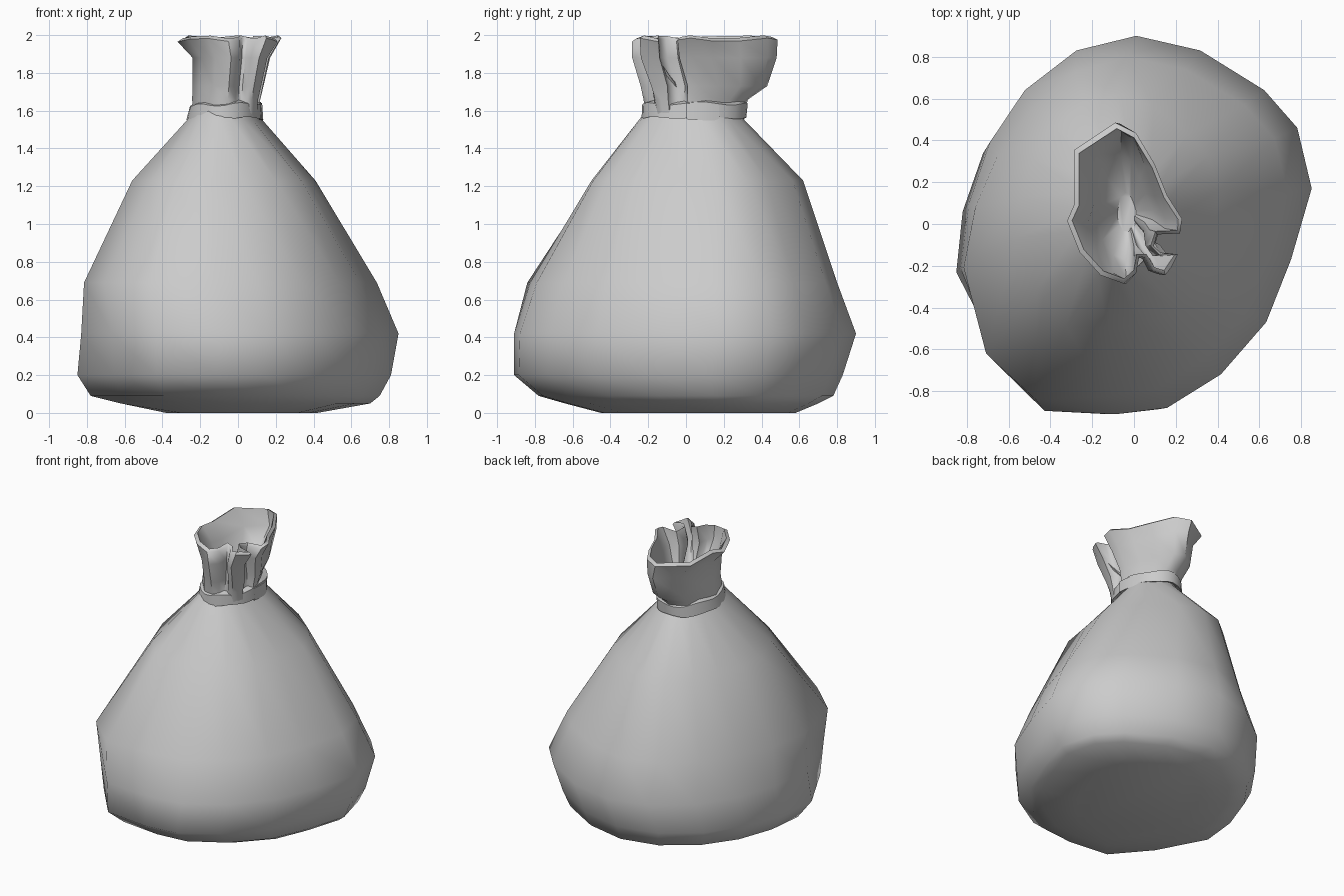
import bpy, bmesh, math
from mathutils import Vector

cube = bpy.data.objects.get("Cube")
if cube:
    bpy.data.objects.remove(cube, do_unlink=True)

cloth = bpy.data.materials.new("grey_cloth")
cloth.use_nodes = True
colour = (0.6, 0.6, 0.6, 1)
cloth.diffuse_color = colour
cloth.node_tree.nodes["Principled BSDF"].inputs["Base Color"].default_value = colour


def loft(name, rings, cap_start=False, cap_end=False, closed=True, loop=False, angle=60):
    """Skin a list of equal-length point rings and shade the result smooth."""
    bm = bmesh.new()
    rows = [[bm.verts.new(p) for p in ring] for ring in rings]
    n = len(rows[0])
    pairs = list(zip(rows, rows[1:])) + ([(rows[-1], rows[0])] if loop else [])
    for a, b in pairs:
        for i in range(n if closed else n - 1):
            j = (i + 1) % n
            bm.faces.new((a[i], a[j], b[j], b[i]))
    if cap_start:
        bm.faces.new(rows[0][::-1])
    if cap_end:
        bm.faces.new(rows[-1])
    bmesh.ops.recalc_face_normals(bm, faces=bm.faces)
    mesh = bpy.data.meshes.new(name)
    bm.to_mesh(mesh)
    bm.free()
    mesh.materials.append(cloth)
    ob = bpy.data.objects.new(name, mesh)
    bpy.context.collection.objects.link(ob)
    bpy.ops.object.select_all(action="DESELECT")
    ob.select_set(True)
    bpy.context.view_layer.objects.active = ob
    bpy.ops.object.shade_smooth_by_angle(angle=math.radians(angle))
    return ob


def fit(points, x0, x1, y0, y1, z):
    """Stretch an outline to the given bounds at one height."""
    xs, ys = [p[0] for p in points], [p[1] for p in points]
    sx = (x1 - x0) / (max(xs) - min(xs))
    sy = (y1 - y0) / (max(ys) - min(ys))
    return [Vector((x0 + (p[0] - min(xs)) * sx, y0 + (p[1] - min(ys)) * sy, z)) for p in points]


def bulge(points, pushes):
    """Push an outline out or in around the given directions."""
    out = [Vector(p) for p in points]
    for angle, amount in pushes.items():
        way = Vector((math.cos(math.radians(angle)), math.sin(math.radians(angle))))
        out = [p + way * amount * max(0, p.normalized().dot(way)) ** 8 for p in out]
    return out


# Sack body: uneven outline repeated at several heights, with corners pushed out or in
body_outline = [(0, .91), (.31, .84), (.62, .65), (.78, .47), (.85, .18), (.75, -.16),
                (.63, -.46), (.41, -.71), (.15, -.87), (-.1, -.9), (-.44, -.88), (-.68, -.61),
                (-.85, -.2), (-.81, .11), (-.71, .4), (-.54, .65), (-.29, .84)]
body_sections = [((-.38, .42, -.45, .58, 0), {}),
                 ((-.62, .7, -.64, .70, .05), {225: -.09}),
                 ((-.78, .75, -.78, .78, .09), {225: -.05}),
                 ((-.85, .81, -.91, .83, .2), {225: -.05}),
                 ((-.83, .85, -.91, .9, .42), {225: .01}),
                 ((-.815, .735, -.84, .8, .69), {225: .1, 135: -.04}),
                 ((-.56, .41, -.5, .62, 1.23), {315: .12, 45: -.07}),
                 ((-.27, .13, -.25, .31, 1.55), {}),
                 ((-.23, .1, -.2, .27, 1.61), {})]
loft("sack_body", [fit(bulge(body_outline, pushes), *bounds) for bounds, pushes in body_sections],
     cap_start=True)

# Open gathered mouth: x, y of the folded rim and the matching angle round the neck
rim = [(-.09, .49, 95), (.01, .44, 75), (.1, .29, 58), (.16, .14, 40), (.23, .03, 15),
       (.22, -.04, 5), (.11, -.045, -2), (.095, -.1, -10), (.13, -.135, -17), (.21, -.14, -24),
       (.18, -.2, -32), (.15, -.24, -40), (.09, -.22, -48), (.05, -.155, -56), (.025, -.15, -62),
       (.01, -.23, -70), (-.05, -.28, -83), (-.16, -.24, -110), (-.26, -.13, -140),
       (-.32, .02, -170), (-.285, .1, -190), (-.285, .36, -235)]


def neck_point(angle, cx, cy, rx, ry):
    a = math.radians(angle)
    return Vector((cx + rx * math.cos(a), cy + ry * math.sin(a), 0))


def mouth_ring(z, fold, bounds, inset=0, wave=0):
    pts = [Vector((x, y, 0)).lerp(neck_point(a, -.065, .04, .18, .25), 1 - fold) for x, y, a in rim]
    ring = fit(pts, *bounds, z)
    n = len(ring)
    out = []
    for i, p in enumerate(ring):
        t = ring[(i + 1) % n] - ring[i - 1]
        inward = Vector((t.y, -t.x, 0)).normalized()
        out.append(p + inward * inset + Vector((0, 0, wave * math.sin(i * 1.9))))
    return out


outer = [mouth_ring(1.57, .3, (-.235, .11, -.21, .29)),
         mouth_ring(1.66, .42, (-.243, .118, -.225, .33)),
         mouth_ring(1.73, .65, (-.24, .135, -.24, .43)),
         mouth_ring(1.88, .9, (-.24, .17, -.285, .48)),
         mouth_ring(1.975, 1, (-.32, .23, -.285, .485), wave=.01)]
lip = mouth_ring(1.99, 1, (-.31, .225, -.275, .47), .014, .009)
inner = [mouth_ring(1.88, .9, (-.24, .17, -.285, .47), .022),
         mouth_ring(1.75, .6, (-.18, .09, -.17, .33)),
         mouth_ring(1.61, .3, (-.08, .01, -.04, .15))]
loft("gathered_mouth", outer + [lip] + inner, cap_end=True, angle=55)

# Tie band round the neck, with a slightly uneven upper and lower edge
steps = 28


def band_ring(cx, rx, cy, ry, z, wave, phase):
    ring = []
    for i in range(steps):
        a = 360 * i / steps
        p = neck_point(a, cx, cy, rx, ry)
        p.z = z + wave * math.sin(math.radians(a) * 5 + phase) + .03 * p.x
        ring.append(p)
    return ring


band = [band_ring(-.075, .175, .045, .25, 1.57, .006, 0),
        band_ring(-.073, .2, .042, .277, 1.56, .006, 0),
        band_ring(-.067, .188, .047, .28, 1.635, .008, 1),
        band_ring(-.065, .15, .047, .23, 1.65, .008, 1)]
loft("tie_band", band, loop=True, angle=40)

# Overlapping loose end of the band on the left side
strip = []
for z, grow in ((1.555, .009), (1.64, .003), (1.64, -.012), (1.555, -.012)):
    row = []
    for k in range(7):
        p = neck_point(-8 + k * 6, -.07, .042, .195 + grow, .28 + grow)
        p.z = z - .012 * k / 6
        row.append(p)
    strip.append(row)
loft("band_end", strip, closed=False, loop=True, angle=40)
